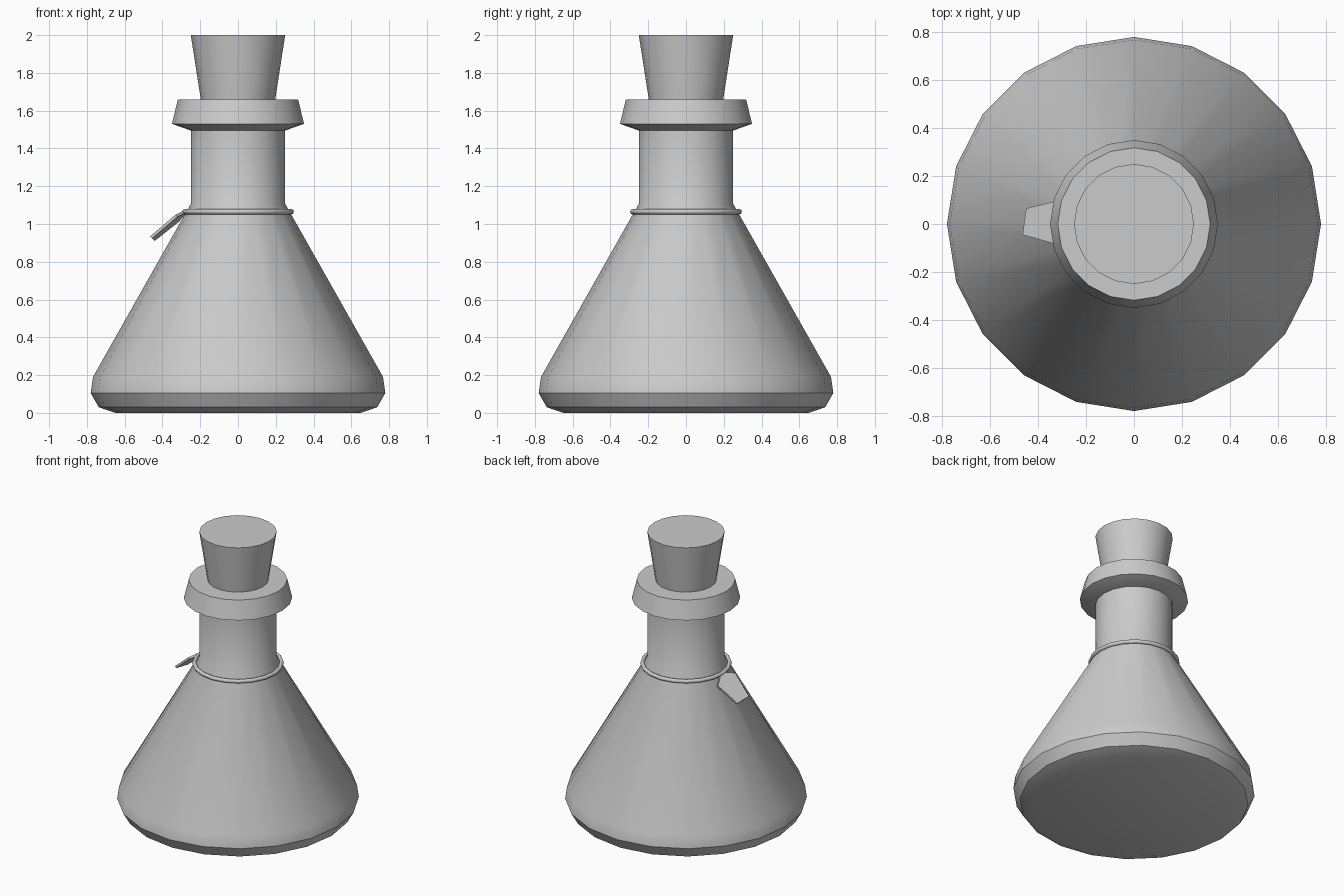
import bpy, bmesh, math
from mathutils import Vector

if "Cube" in bpy.data.objects:
    bpy.data.objects.remove(bpy.data.objects["Cube"])

SIDES = 20


def finish(name, bm, angle=35):
    bmesh.ops.recalc_face_normals(bm, faces=bm.faces)
    mesh = bpy.data.meshes.new(name)
    bm.to_mesh(mesh)
    bm.free()
    ob = bpy.data.objects.new(name, mesh)
    bpy.context.collection.objects.link(ob)
    bpy.ops.object.select_all(action='DESELECT')
    ob.select_set(True)
    bpy.context.view_layer.objects.active = ob
    bpy.ops.object.shade_smooth_by_angle(angle=math.radians(angle))
    return ob


def lathe(name, profile, sides=SIDES, angle=35):
    """Solid of revolution from (radius, z) points, capped at both ends."""
    bm = bmesh.new()
    rings = [[bm.verts.new((r * math.cos(2 * math.pi * i / sides),
                            r * math.sin(2 * math.pi * i / sides), z))
              for i in range(sides)] for r, z in profile]
    for a, b in zip(rings, rings[1:]):
        for i in range(sides):
            j = (i + 1) % sides
            bm.faces.new((a[i], a[j], b[j], b[i]))
    bm.faces.new(rings[0])
    bm.faces.new(rings[-1])
    return finish(name, bm, angle)


# Conical flask body with rounded foot and straight neck
lathe("flask_body", [(0.65, 0), (0.737, 0.03), (0.78, 0.105), (0.768, 0.19),
                     (0.25, 1.107), (0.25, 1.51)])

# Flared lip around the mouth
lathe("flask_lip", [(0.25, 1.495), (0.35, 1.53), (0.318, 1.66)])

# Tapered stopper
lathe("stopper", [(0.18, 1.55), (0.197, 1.66), (0.25, 2.0)])

# Cord around the shoulder
bpy.ops.mesh.primitive_torus_add(major_segments=SIDES, minor_segments=8,
                                 major_radius=0.282, minor_radius=0.014,
                                 location=(0, 0, 1.065))
cord = bpy.context.object
cord.name = "neck_cord"
bpy.ops.object.shade_smooth_by_angle(angle=math.radians(50))

# Five-sided tag hanging off the cord, slightly rolled
bm = bmesh.new()
tag = [(-0.28, 0.0, 1.075), (-0.33, -0.083, 1.05), (-0.465, -0.045, 0.935),
       (-0.45, 0.065, 0.922), (-0.32, 0.097, 1.025)]
face = bm.faces.new([bm.verts.new(p) for p in tag])
face.normal_update()
down = face.normal if face.normal.z < 0 else -face.normal
down = Vector(down) * 0.015
ext = bmesh.ops.extrude_face_region(bm, geom=[face], use_keep_orig=True)
bmesh.ops.translate(bm, vec=down,
                    verts=[v for v in ext["geom"] if isinstance(v, bmesh.types.BMVert)])
finish("tag", bm, 20)
